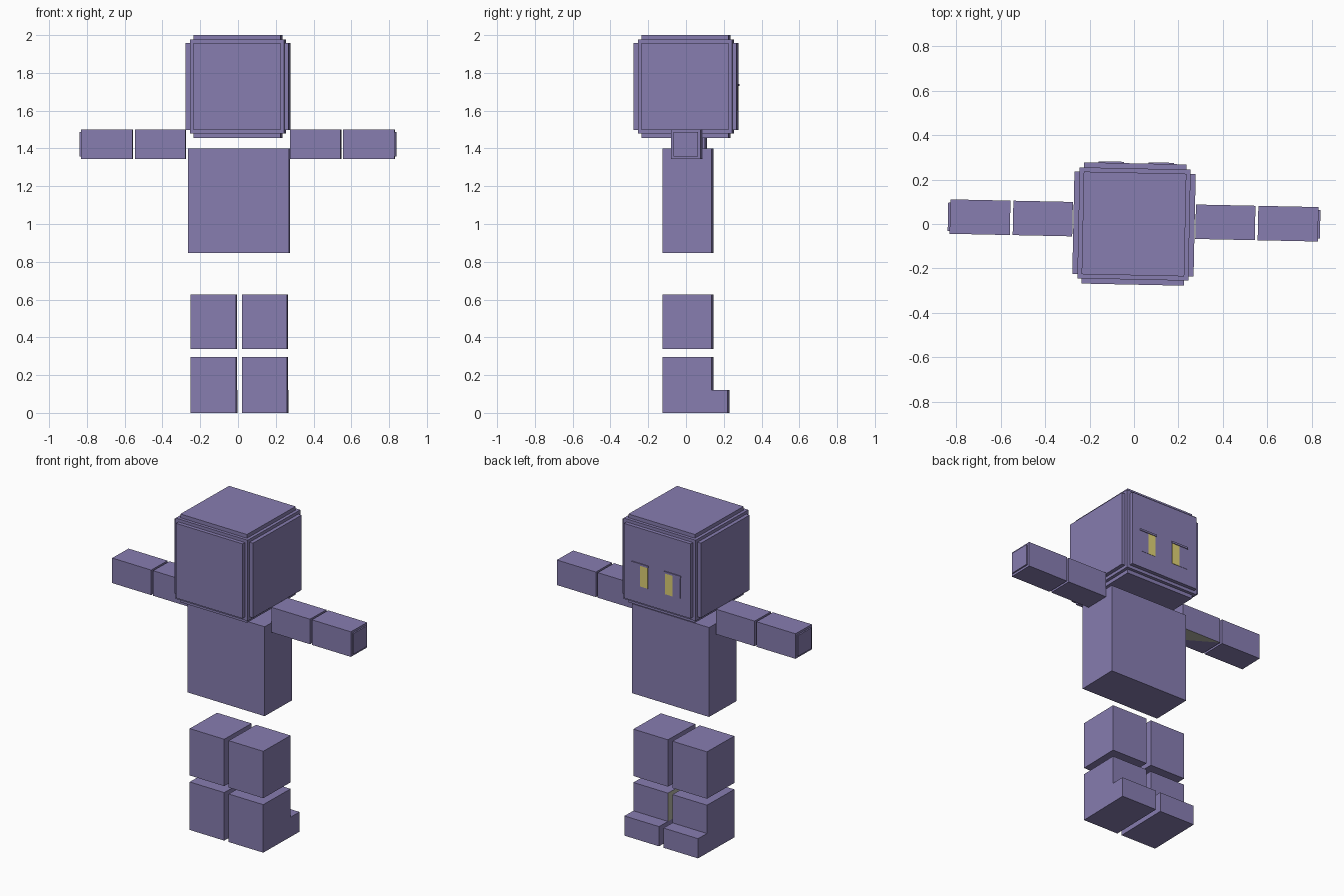
import bpy, bmesh
from mathutils import Matrix, Vector

if "Cube" in bpy.data.objects:
    bpy.data.objects.remove(bpy.data.objects["Cube"])

TURN = Matrix.Rotation(-0.021, 4, 'Z')   # the whole figure stands slightly turned


def material(name, rgb):
    m = bpy.data.materials.new(name)
    m.diffuse_color = (*rgb, 1)
    m.use_nodes = True
    m.node_tree.nodes["Principled BSDF"].inputs["Base Color"].default_value = m.diffuse_color
    return m


PURPLE = material("purple", (0.242, 0.205, 0.434))
YELLOW = material("yellow", (0.73, 0.63, 0.18))
GREY = material("pale_grey", (0.456, 0.456, 0.376))


def finish(name, bm, mats):
    bmesh.ops.recalc_face_normals(bm, faces=bm.faces)
    bm.transform(TURN)
    me = bpy.data.meshes.new(name)
    bm.to_mesh(me)
    bm.free()
    for m in mats:
        me.materials.append(m)
    ob = bpy.data.objects.new(name, me)
    bpy.context.collection.objects.link(ob)
    return ob


def add_box(bm, x, y, z):
    """Box from (min, max) pairs."""
    c = Vector([(a + b) / 2 for a, b in (x, y, z)])
    s = [abs(b - a) for a, b in (x, y, z)]
    bmesh.ops.create_cube(bm, size=1, matrix=Matrix.Translation(c) @ Matrix.Diagonal((*s, 1)))


def box(name, x, y, z, mat=PURPLE):
    bm = bmesh.new()
    add_box(bm, x, y, z)
    return finish(name, bm, [mat])


# Head: core cube with a raised plate on each of the six sides
HZ = 1.728
box("head_core", (-0.25, 0.25), (-0.25, 0.25), (HZ - 0.25, HZ + 0.25))
for axis, label in enumerate(("side", "face", "crown")):
    for sign, end in ((-1, "low"), (1, "high")):
        spans = [(-0.231, 0.231)] * 3
        spans[axis] = tuple(sorted((sign * 0.245, sign * 0.273)))
        spans[2] = (spans[2][0] + HZ, spans[2][1] + HZ)
        box(f"head_{label}_plate_{end}", *spans)

# Eyes: yellow inner half, thin brow above and outer edge line
for s, side in ((-1, "left"), (1, "right")):
    def span(a, b):
        return tuple(sorted((s * a + 0.005, s * b + 0.005)))
    box(f"{side}_eye", span(0.06, 0.113), (0.27, 0.275), (1.60, 1.73), YELLOW)
    box(f"{side}_eye_white", span(0.113, 0.165), (0.27, 0.2745), (1.60, 1.73))
    box(f"{side}_brow", span(0.055, 0.17), (0.27, 0.279), (1.73, 1.742))

# Torso
Y = (-0.12, 0.14)
box("torso", (-0.2625, 0.2725), Y, (0.847, 1.40))

# Arms: upper arm, forearm and a small raised plate at the tip
AY, AZ = 0.016, 1.4225


def arm_part(name, s, x0, x1, h):
    return box(name, tuple(sorted((s * x0, s * x1))), (AY - h, AY + h), (AZ - h, AZ + h))


for s, side in ((-1, "left"), (1, "right")):
    arm_part(f"{side}_forearm", s, 0.558, 0.829, 0.0775)
    arm_part(f"{side}_hand_plate", s, 0.82, 0.838, 0.064)
arm_part("right_upper_arm", 1, 0.277, 0.545, 0.0775)

# Left upper arm has a pale triangle on its underside
bm = bmesh.new()
add_box(bm, (-0.545, -0.277), (AY - 0.0775, AY + 0.0775), (AZ - 0.0775, AZ + 0.0775))
low = [v for v in bm.verts if v.co.z < AZ]
outer_back = min(low, key=lambda v: v.co.x - v.co.y)
inner_front = max(low, key=lambda v: v.co.x - v.co.y)
bmesh.ops.connect_verts(bm, verts=[outer_back, inner_front])
for f in bm.faces:
    if len(f.verts) == 3 and f.calc_center_median().y > AY:
        f.material_index = 1
finish("left_upper_arm", bm, [PURPLE, GREY])

# Legs: thigh block above an L-shaped shin with foot
for cx, side in ((-0.128, "left"), (0.143, "right")):
    x0, x1 = cx - 0.12, cx + 0.12
    box(f"{side}_thigh", (x0, x1), Y, (0.337, 0.627))
    bm = bmesh.new()
    profile = [(Y[0], 0), (0.225, 0), (0.225, 0.122), (Y[1], 0.122), (Y[1], 0.297), (Y[0], 0.297)]
    face = bm.faces.new([bm.verts.new((x0, y, z)) for y, z in profile])
    ext = bmesh.ops.extrude_face_region(bm, geom=[face], use_keep_orig=True)
    bmesh.ops.translate(bm, vec=(x1 - x0, 0, 0),
                        verts=[g for g in ext["geom"] if isinstance(g, bmesh.types.BMVert)])
    # Pale inner face above the foot on the right leg
    bmesh.ops.bisect_plane(bm, geom=bm.verts[:] + bm.edges[:] + bm.faces[:],
                           plane_co=(0, 0, 0.122), plane_no=(0, 0, 1))
    for f in bm.faces:
        c = f.calc_center_median()
        if side == "right" and abs(c.x - x0) < 0.001 and c.z > 0.122:
            f.material_index = 1
    finish(f"{side}_shin_and_foot", bm, [PURPLE, GREY])
